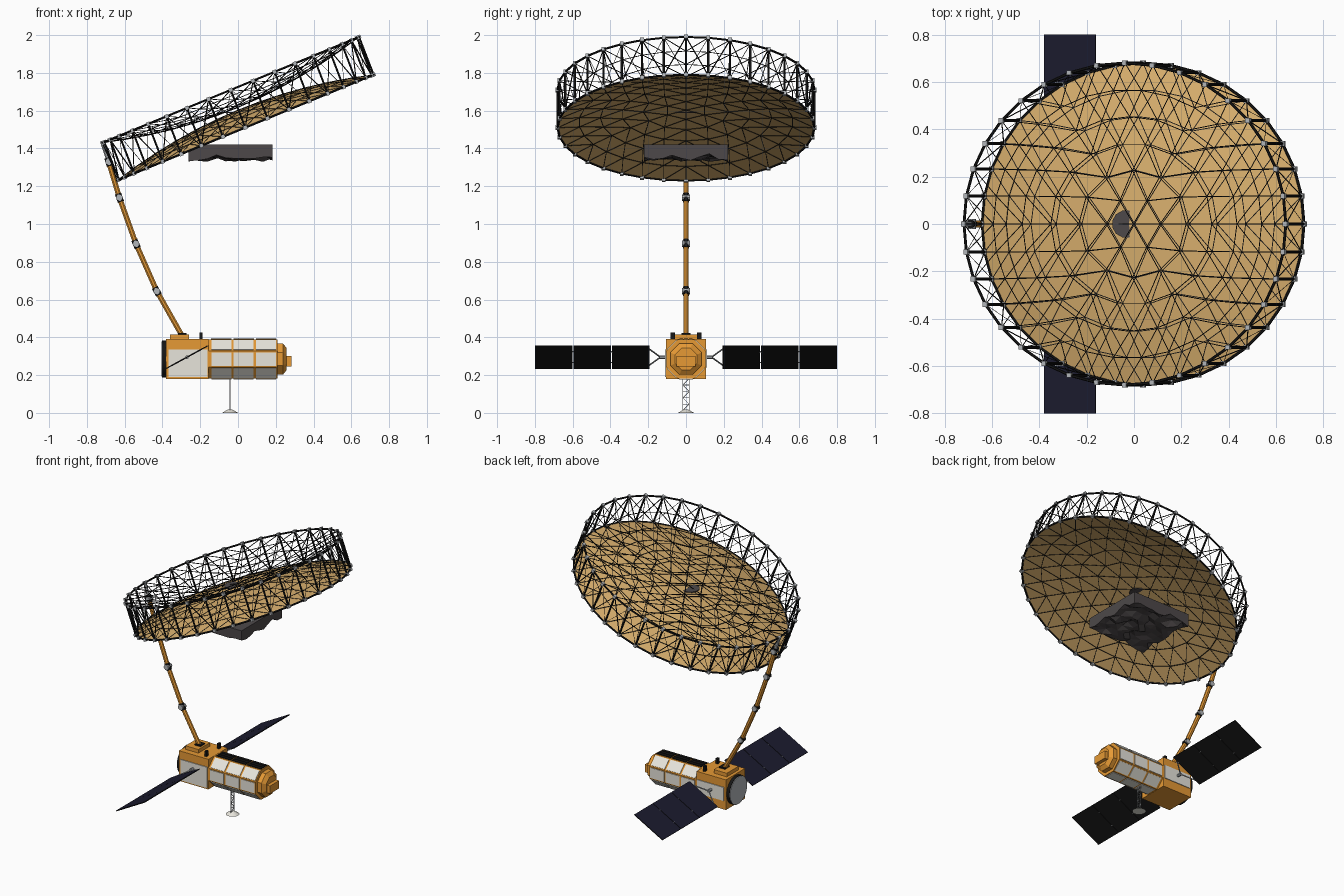
import bpy, bmesh, math, random
from mathutils import Vector, Matrix

random.seed(4)
cube = bpy.data.objects.get("Cube")
if cube:
    bpy.data.objects.remove(cube, do_unlink=True)


def material(name, *rgb):
    m = bpy.data.materials.new(name)
    m.use_nodes = True
    color = (*rgb, 1)
    m.diffuse_color = color
    m.node_tree.nodes["Principled BSDF"].inputs["Base Color"].default_value = color
    return m


ORANGE = material("orange foil", 0.79, 0.32, 0.035)
GOLD = material("gold mesh", 0.69, 0.43, 0.155)
BLACK = material("black carbon", 0.008, 0.008, 0.008)
NAVY = material("navy solar cells", 0.011, 0.011, 0.028)
WHITE = material("white panel", 0.82, 0.80, 0.73)
SILVER = material("silver metal", 0.45, 0.47, 0.49)
ROCK = material("dark grey", 0.075, 0.066, 0.068)


def finish(name, bm, *mats, smooth=False):
    mesh = bpy.data.meshes.new(name)
    bm.to_mesh(mesh)
    bm.free()
    for m in mats:
        mesh.materials.append(m)
    ob = bpy.data.objects.new(name, mesh)
    bpy.context.collection.objects.link(ob)
    if smooth:
        bpy.ops.object.select_all(action="DESELECT")
        ob.select_set(True)
        bpy.context.view_layer.objects.active = ob
        bpy.ops.object.shade_smooth_by_angle()
    return ob


def add_box(bm, center, size, rot=Matrix()):
    mat = Matrix.Translation(center) @ rot @ Matrix.Diagonal((*size, 1))
    bmesh.ops.create_cube(bm, size=1, matrix=mat)


def add_rod(bm, a, b, r, sides=4, r2=None):
    a, b = Vector(a), Vector(b)
    d = b - a
    mat = Matrix.Translation((a + b) / 2) @ d.to_track_quat("Z", "Y").to_matrix().to_4x4()
    mat = mat @ Matrix.Rotation(math.pi / sides, 4, "Z")
    bmesh.ops.create_cone(bm, cap_ends=True, segments=sides, radius1=r,
                          radius2=r if r2 is None else r2, depth=d.length, matrix=mat)


def box(name, mat, center, size):
    bm = bmesh.new()
    add_box(bm, center, size)
    return finish(name, bm, mat)


def rods(name, mat, segments, r, sides=4, smooth=False):
    bm = bmesh.new()
    for a, b in segments:
        add_rod(bm, a, b, r, sides)
    return finish(name, bm, mat, smooth=smooth)


# Tilted reflector frame: two rings of joints joined by a deep truss
TILT = math.radians(22.4)
RINGS, COUNT = 6, 36
CENTER = Vector((0.0385, 0, 1.51))
ALONG = Vector((math.cos(TILT), 0, math.sin(TILT))) * 0.735
ACROSS = Vector((0, 0.68, 0))
RISE = Vector((-0.077, 0, 0.2))


def dish_point(radius, angle, h):
    return CENTER + radius * (math.cos(angle) * ALONG + math.sin(angle) * ACROSS) + h * RISE


def net(top):
    """Six triangulated sectors, bulging toward the middle of the truss."""
    bm = bmesh.new()
    rows = []
    for k in range(RINGS + 1):
        rad = k / RINGS
        bulge = 0.47 * (1 - rad * rad)
        h = 1 - bulge if top else bulge
        n = max(1, 6 * k)
        rows.append([bm.verts.new(dish_point(rad, math.tau * j / n, h)) for j in range(n)])
    for k in range(1, RINGS + 1):
        inner, outer = rows[k - 1], rows[k]
        for s in range(6):
            for j in range(k):
                o = s * k + j
                i = s * (k - 1) + j
                a, b = outer[o], outer[(o + 1) % len(outer)]
                c = inner[i % len(inner)]
                bm.faces.new((a, b, c))
                if j < k - 1:
                    bm.faces.new((b, inner[(i + 1) % len(inner)], c))
    return bm


for top in (False, True):
    bm = net(top)
    lines = [(e.verts[0].co.copy(), e.verts[1].co.copy()) for e in bm.edges]
    rods("rear_net" if top else "front_net", BLACK, lines, 0.0026)
    if top:
        bm.free()
    else:
        finish("reflector_mesh", bm, GOLD)

low, high = ([dish_point(1, math.tau * j / COUNT, h) for j in range(COUNT)] for h in (0, 1))
ring_bars, posts, braces, wires = [], [], [], []
for j in range(COUNT):
    n = (j + 1) % COUNT
    ring_bars += [(low[j], low[n]), (high[j], high[n])]
    posts.append((low[j], high[j]))
    up, down = (low[j], high[n]), (high[j], low[n])
    braces.append(up if j % 2 else down)
    wires.append(down if j % 2 else up)
rods("truss_rings", BLACK, ring_bars, 0.006, 6)
rods("truss_posts", BLACK, posts, 0.006, 6)
rods("truss_braces", BLACK, braces, 0.0033)
rods("truss_wires", BLACK, wires, 0.0016)
bm = bmesh.new()
for p in low + high:
    add_box(bm, p, (0.02, 0.02, 0.02), Matrix.Rotation(-TILT, 4, "Y"))
finish("truss_joints", bm, SILVER)
bm = bmesh.new()
add_rod(bm, (-0.035, 0, 1.588), (-0.035, 0, 1.594), 0.058, 12)
finish("reflector_hub", bm, ROCK)

# Rough slab under the reflector: flat top, bumpy underside
bm = bmesh.new()
N = 9
bmesh.ops.create_grid(bm, x_segments=N, y_segments=N, size=0.222,
                      matrix=Matrix.Translation((-0.04, 0, 1.42)))
result = bmesh.ops.extrude_face_region(bm, geom=bm.faces[:])
for v in result["geom"]:
    if isinstance(v, bmesh.types.BMVert):
        wave = math.sin(v.co.x * 30) * math.cos(v.co.y * 26)
        v.co.z = 1.35 + 0.01 * wave + random.uniform(-0.016, 0.016)
bmesh.ops.recalc_face_normals(bm, faces=bm.faces)
bmesh.ops.triangulate(bm, faces=[f for f in bm.faces if f.calc_center_median().z < 1.38])
finish("rough_slab", bm, ROCK)

# Jointed boom
path = [Vector((x, 0, z)) for x, z in
        ((-0.3, 0.415), (-0.43, 0.645), (-0.54, 0.895), (-0.628, 1.14), (-0.685, 1.33))]
rods("boom", ORANGE, zip(path, path[1:]), 0.015, 8, True)
side = Vector((0, 0.022, 0))
rods("boom_joints", SILVER, [(p - side, p + side) for p in path[1:]], 0.018, 10, True)
bm = bmesh.new()
for p, q in zip(path, path[1:]):
    d = (q - p).normalized()
    add_rod(bm, q - d * 0.024, q + d * 0.022, 0.0185, 8)
finish("boom_collars", bm, BLACK)
rods("boom_tip", SILVER, [(path[-1], high[COUNT // 2])], 0.011, 8)

# Spacecraft service box
MID = 0.285
box("service_box", ORANGE, (-0.268, 0, MID), (0.226, 0.21, 0.21))
box("right_side_panel", WHITE, (-0.265, -0.106, 0.262), (0.205, 0.008, 0.145))
box("left_side_panel", WHITE, (-0.265, 0.106, 0.288), (0.205, 0.008, 0.094))
for s, label in ((1, "left"), (-1, "right")):
    box(label + "_sensor", BLACK, (-0.195, s * 0.07, 0.408), (0.016, 0.022, 0.036))
bm = bmesh.new()
add_rod(bm, (-0.402, 0, MID), (-0.38, 0, MID), 0.098, 24)
finish("end_disc_rim", bm, BLACK, smooth=True)
bm = bmesh.new()
add_rod(bm, (-0.406, 0, MID), (-0.4, 0, MID), 0.094, 24)
finish("end_disc", bm, SILVER, smooth=True)
box("boom_base", ORANGE, (-0.31, 0, 0.402), (0.1, 0.13, 0.026))
box("boom_hinge", BLACK, (-0.295, 0, 0.416), (0.045, 0.05, 0.014))

# Octagonal body with a grid of plates on its facets
OCT = math.cos(math.pi / 8)
bm = bmesh.new()
add_rod(bm, (-0.16, 0, MID), (0.208, 0, MID), 0.1035 / OCT, 8)
finish("octagon_body", bm, ORANGE)
white, dark = bmesh.new(), bmesh.new()
for facet in range(8):
    rot = Matrix.Rotation(math.tau * facet / 8, 4, "X")
    for col in range(3):
        offset = rot @ Vector((0, 0, 0.104))
        center = Vector((-0.088 + 0.118 * col, 0, MID)) + offset
        if facet:
            add_box(white, center, (0.106, 0.072, 0.006), rot)
        else:
            for strip in (-0.026, 0, 0.026):
                add_box(dark, center + Vector((0, strip, 0.001)), (0.108, 0.019, 0.009))
finish("body_panels", white, WHITE)
finish("top_radiator", dark, BLACK)

# Stepped octagonal nose and its end box
bm = bmesh.new()
add_rod(bm, (0.205, 0, MID), (0.238, 0, MID), 0.083 / OCT, 8)
add_rod(bm, (0.238, 0, MID), (0.258, 0, MID), 0.083 / OCT, 8, 0.062)
finish("nose", bm, ORANGE)
box("nose_box", ORANGE, (0.265, 0, 0.273), (0.035, 0.1, 0.054))

# Solar wings: cells on the upper face, black backing below
PITCH = math.atan2(0.12, 0.22)
ROT = Matrix.Rotation(-PITCH, 4, "Y")
HINGE = Vector((-0.27, 0, 0.295))
for s, label in ((1, "left"), (-1, "right")):
    bm = bmesh.new()
    for i in range(3):
        add_box(bm, HINGE + Vector((0, s * (0.293 + 0.2035 * i), 0)), (0.248, 0.2, 0.006), ROT)
    bm.normal_update()
    for f in bm.faces:
        f.material_index = 0 if f.normal.z > 0.5 else 1
    finish(label + "_solar_wing", bm, NAVY, BLACK)
    links = []
    for x in (-0.1, 0.1):
        edge = HINGE + ROT.to_3x3() @ Vector((x * 0.9, 0, 0)) + Vector((0, s * 0.195, 0))
        links.append((HINGE + Vector((0, s * 0.135, 0)), edge))
    for i in (0, 1):
        for x in (-0.06, 0.06):
            p = HINGE + ROT.to_3x3() @ Vector((x, 0, 0)) + Vector((0, s * (0.395 + 0.2035 * i), 0))
            links.append((p - Vector((0, 0.006, 0)), p + Vector((0, 0.006, 0))))
    rods(label + "_wing_yoke", SILVER, links, 0.004, 6)
    rods(label + "_wing_axle", SILVER,
         [(HINGE + Vector((0, s * 0.1, 0)), HINGE + Vector((0, s * 0.14, 0)))], 0.01, 8)

# Flat lattice mast with a small dish underneath
X, HALF, STEP = -0.042, 0.017, 0.034
mast = [((X, s * HALF, 0.012), (X, s * HALF, 0.185)) for s in (1, -1)]
for i in range(5):
    s = HALF if i % 2 else -HALF
    z = 0.012 + i * STEP
    mast += [((X, s, z), (X, -s, z + STEP)), ((X, s, z + STEP), (X, -s, z + STEP))]
rods("mast", SILVER, mast, 0.0024)
bm = bmesh.new()
add_rod(bm, (X, 0, 0), (X, 0, 0.018), 0.043, 20, 0.012)
finish("mast_dish", bm, WHITE, smooth=True)
